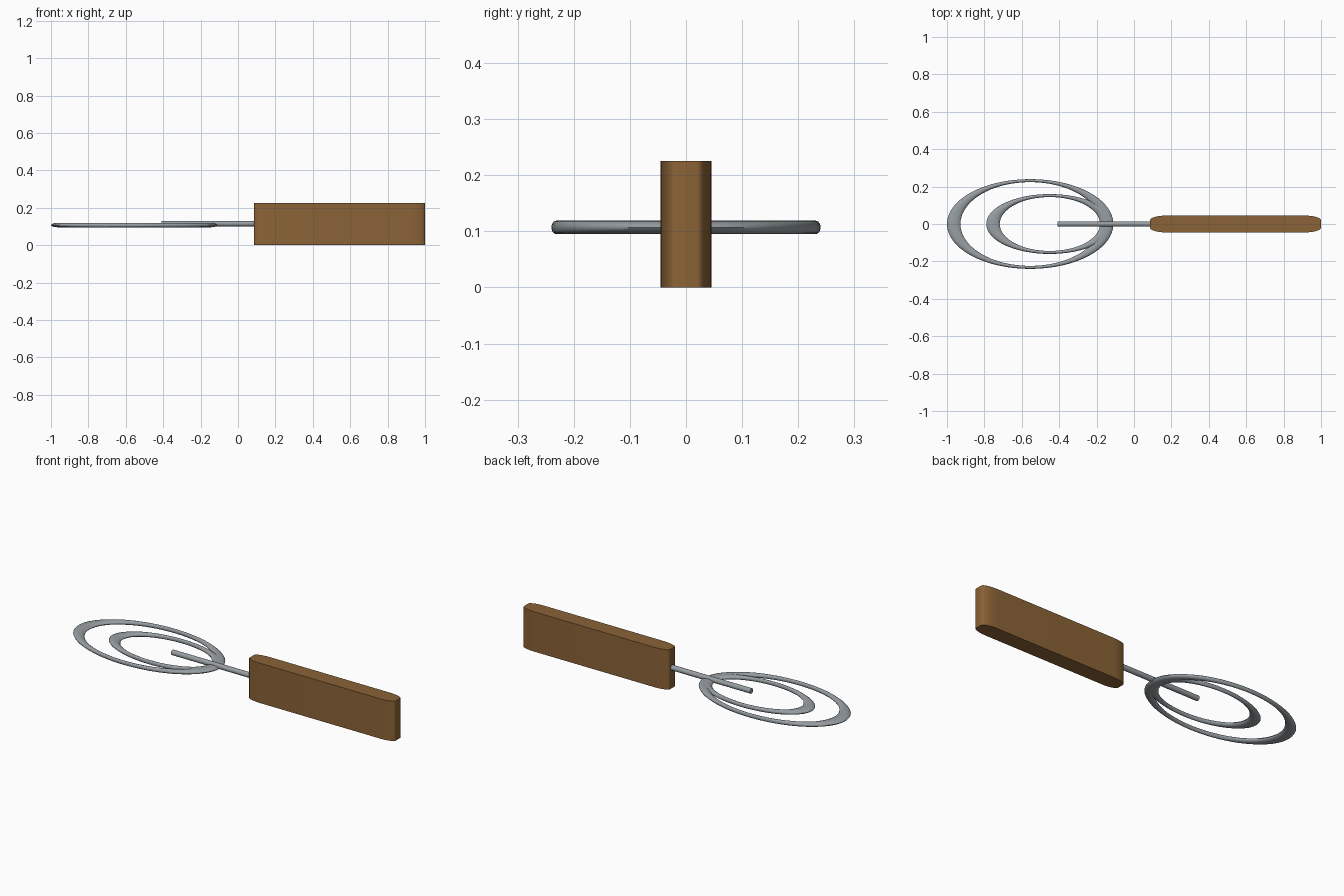
import bpy, bmesh
from math import sin, cos, pi, copysign

cube = bpy.data.objects.get("Cube")
if cube:
    bpy.data.objects.remove(cube, do_unlink=True)


def material(name, colour):
    m = bpy.data.materials.new(name)
    m.use_nodes = True
    m.diffuse_color = colour
    m.node_tree.nodes["Principled BSDF"].inputs["Base Color"].default_value = colour
    return m


def finish(name, bm, mat, angle=35):
    bmesh.ops.recalc_face_normals(bm, faces=bm.faces)
    mesh = bpy.data.meshes.new(name)
    bm.to_mesh(mesh)
    bm.free()
    mesh.materials.append(mat)
    ob = bpy.data.objects.new(name, mesh)
    bpy.context.collection.objects.link(ob)
    bpy.ops.object.select_all(action='DESELECT')
    bpy.context.view_layer.objects.active = ob
    ob.select_set(True)
    bpy.ops.object.shade_smooth_by_angle(angle=angle * pi / 180)
    return ob


wood = material("brown wood", (0.26, 0.125, 0.038, 1))
steel = material("grey steel", (0.31, 0.345, 0.365, 1))


# Oval wire ring, wide at its ends and thin along its sides
def oval_ring(name, cx, rx, ry, end_half=0.036, side_half=0.008,
              z=0.107, z_half=0.0118, steps=64, sides=12):
    bm = bmesh.new()
    loops = []
    for i in range(steps):
        t = 2 * pi * i / steps
        loop = []
        for j in range(sides):
            s = 2 * pi * j / sides
            x = (rx - end_half + end_half * cos(s)) * cos(t)
            y = (ry - side_half + side_half * cos(s)) * sin(t)
            loop.append(bm.verts.new((cx + x, y, z + z_half * sin(s))))
        loops.append(loop)
    for i in range(steps):
        a, b = loops[i], loops[(i + 1) % steps]
        for j in range(sides):
            k = (j + 1) % sides
            bm.faces.new((a[j], b[j], b[k], a[k]))
    finish(name, bm, steel, 60)


oval_ring("outer_ring", -0.555, 0.445, 0.24)
oval_ring("inner_ring", -0.45, 0.34, 0.16)

# Rod running from the handle into the rings
bpy.ops.mesh.primitive_cylinder_add(vertices=24, radius=0.0145, depth=0.56,
                                    location=(-0.13, 0, 0.115),
                                    rotation=(0, pi / 2, 0))
rod = bpy.context.object
rod.name = "rod"
rod.data.materials.append(steel)
bpy.ops.object.shade_smooth_by_angle(angle=pi / 5)

# Handle: a plan outline with long elliptical corners, extruded upward
bm = bmesh.new()
x_half, y_half, corner_x, corner_y, steps = 0.457, 0.045, 0.085, 0.025, 10
outline = []
for q in range(4):
    for i in range(steps + 1):
        t = pi / 2 * (q + i / steps)
        mid = pi / 2 * (q + 0.5)
        x = copysign(x_half - corner_x, cos(mid)) + corner_x * cos(t)
        y = copysign(y_half - corner_y, sin(mid)) + corner_y * sin(t)
        outline.append(bm.verts.new((0.543 + x, y, 0)))
base = bm.faces.new(outline)
top = bmesh.ops.extrude_face_region(bm, geom=[base], use_keep_orig=True)
bmesh.ops.translate(bm, vec=(0, 0, 0.225),
                    verts=[g for g in top["geom"] if isinstance(g, bmesh.types.BMVert)])
finish("handle", bm, wood)
